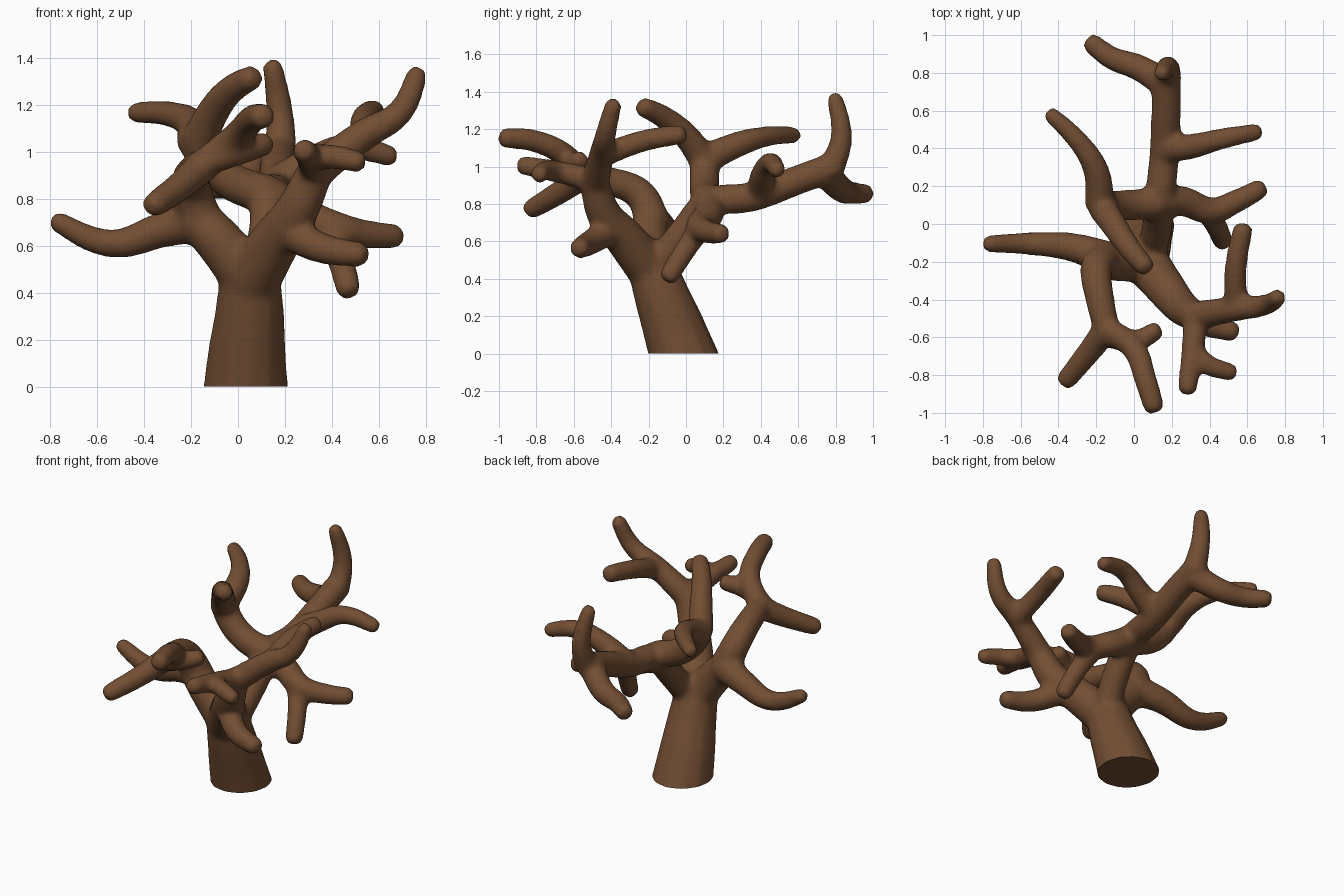
import bpy, bmesh, math
from mathutils import Vector

# One curve object holds the trunk and every branch as a tapered round spline
curve = bpy.data.curves.new("branch_paths", 'CURVE')
curve.dimensions = '3D'
curve.bevel_depth = 1.0
curve.bevel_resolution = 4
curve.resolution_u = 8
curve.use_fill_caps = True
SWELL = 0.005  # makes up for the later smoothing


def branch(r0, r1, *pts):
    """Smooth path through pts, radius tapering from r0 to r1, with a rounded tip."""
    pts = [Vector(p) for p in pts]
    radii = [r0 + (r1 - r0) * i / (len(pts) - 1) + SWELL for i in range(len(pts))]
    out = (pts[-1] - pts[-2]).normalized()
    tip = pts[-1] + out * 0.014
    pts[-1] = pts[-1] - out * 0.012
    s = curve.splines.new('BEZIER')
    s.bezier_points.add(len(pts))
    for bp, p, r in zip(s.bezier_points, pts + [tip], radii + [radii[-1] * 0.65]):
        bp.co = p
        bp.handle_left_type = bp.handle_right_type = 'AUTO'
        bp.radius = r


# Leaning trunk, run below the ground so it can be cut flat
branch(0.19, 0.118, (0.03, 0.02, -0.12), (0.037, -0.06, 0.12), (0.05, -0.14, 0.34), (0.05, -0.2, 0.53))

# Left limb and its long side branch
branch(0.11, 0.09, (0.03, -0.19, 0.48), (-0.09, -0.2, 0.63), (-0.2, -0.18, 0.74))
branch(0.09, 0.041, (-0.15, -0.18, 0.71), (-0.32, -0.125, 0.67), (-0.54, -0.105, 0.61), (-0.785, -0.105, 0.71))
# Front left limb with three twigs
branch(0.09, 0.065, (-0.16, -0.18, 0.71), (-0.2, -0.245, 0.85), (-0.18, -0.4, 0.92), (-0.14, -0.58, 0.95))
branch(0.07, 0.05, (-0.14, -0.55, 0.95), (-0.24, -0.68, 0.86), (-0.37, -0.84, 0.765))
branch(0.065, 0.052, (-0.14, -0.56, 0.95), (0.0, -0.66, 1.07), (0.06, -0.82, 1.14), (0.11, -0.985, 1.155))
branch(0.06, 0.048, (-0.14, -0.59, 0.96), (0.0, -0.62, 1.0), (0.13, -0.56, 1.04))

# Front right limb with a low twig
branch(0.12, 0.075, (0.06, -0.2, 0.46), (0.16, -0.33, 0.62), (0.25, -0.44, 0.75), (0.33, -0.49, 0.92))
branch(0.075, 0.05, (0.2, -0.39, 0.67), (0.36, -0.52, 0.59), (0.54, -0.575, 0.56))
# Right upper arm and the twig growing back from it
branch(0.075, 0.042, (0.31, -0.49, 0.9), (0.53, -0.45, 1.07), (0.69, -0.43, 1.17), (0.77, -0.385, 1.345))
branch(0.06, 0.05, (0.54, -0.45, 1.06), (0.54, -0.22, 1.14), (0.58, -0.01, 1.175))
# Front fork
branch(0.065, 0.047, (0.33, -0.48, 0.92), (0.31, -0.67, 0.97), (0.28, -0.89, 1.01))
branch(0.055, 0.044, (0.31, -0.68, 0.97), (0.4, -0.75, 0.98), (0.53, -0.79, 0.955))

# Back limb from trunk to rear fork
branch(0.078, 0.075, (0.09, -0.15, 0.47), (0.125, 0.0, 0.665), (0.135, 0.12, 0.8),
       (0.16, 0.36, 0.84), (0.17, 0.6, 0.93), (0.17, 0.79, 1.0))
branch(0.07, 0.04, (0.18, 0.77, 0.97), (0.18, 0.83, 1.15), (0.145, 0.795, 1.38))
branch(0.075, 0.05, (0.17, 0.74, 0.97), (0.02, 0.83, 0.88), (-0.12, 0.88, 0.86), (-0.24, 0.97, 0.855))
branch(0.075, 0.042, (0.16, 0.4, 0.86), (0.3, 0.41, 0.95), (0.46, 0.45, 1.02), (0.665, 0.49, 0.98))
# Right rear branch with a drooping twig
branch(0.085, 0.05, (0.13, 0.12, 0.81), (0.26, 0.12, 0.74), (0.41, 0.07, 0.68), (0.54, 0.12, 0.65), (0.685, 0.195, 0.64))
branch(0.06, 0.05, (0.37, 0.09, 0.69), (0.43, 0.0, 0.56), (0.475, -0.1, 0.4))
# Upper crossing limb with two long twigs
branch(0.08, 0.075, (0.13, 0.11, 0.82), (-0.02, 0.1, 0.87), (-0.14, 0.1, 0.98), (-0.18, 0.11, 1.06))
branch(0.075, 0.05, (-0.17, 0.09, 1.04), (-0.11, 0.0, 1.165), (-0.03, -0.12, 1.265), (0.07, -0.24, 1.325))
branch(0.078, 0.04, (-0.18, 0.1, 1.04), (-0.2, 0.28, 1.12), (-0.28, 0.42, 1.16), (-0.45, 0.59, 1.17))

scene = bpy.context.scene
paths = bpy.data.objects.new("branch_paths", curve)
scene.collection.objects.link(paths)
mesh = bpy.data.meshes.new_from_object(paths.evaluated_get(bpy.context.evaluated_depsgraph_get()))
bpy.data.objects.remove(paths)
tree = bpy.data.objects.new("bare_tree", mesh)
scene.collection.objects.link(tree)

# Fuse the branches into one skin and soften the forks
fuse = tree.modifiers.new("fuse", 'REMESH')
fuse.mode = 'VOXEL'
fuse.voxel_size = 0.015
soft = tree.modifiers.new("soften", 'SMOOTH')
soft.factor = 0.5
soft.iterations = 16
fused = bpy.data.meshes.new_from_object(tree.evaluated_get(bpy.context.evaluated_depsgraph_get()))
tree.modifiers.clear()
tree.data = fused

# Flat cut at the ground
bm = bmesh.new()
bm.from_mesh(fused)
bmesh.ops.bisect_plane(bm, geom=bm.verts[:] + bm.edges[:] + bm.faces[:],
                       plane_co=(0, 0, 0), plane_no=(0, 0, 1), clear_inner=True)
bmesh.ops.holes_fill(bm, edges=[e for e in bm.edges if e.is_boundary], sides=0)
bmesh.ops.recalc_face_normals(bm, faces=bm.faces[:])
bm.to_mesh(fused)
bm.free()

# Bark colour
bark = bpy.data.materials.new("brown_bark")
bark.diffuse_color = (0.17, 0.076, 0.033, 1)
fused.materials.clear()
fused.materials.append(bark)

bpy.context.view_layer.objects.active = tree
tree.select_set(True)
bpy.ops.object.shade_smooth_by_angle(angle=math.radians(50))
